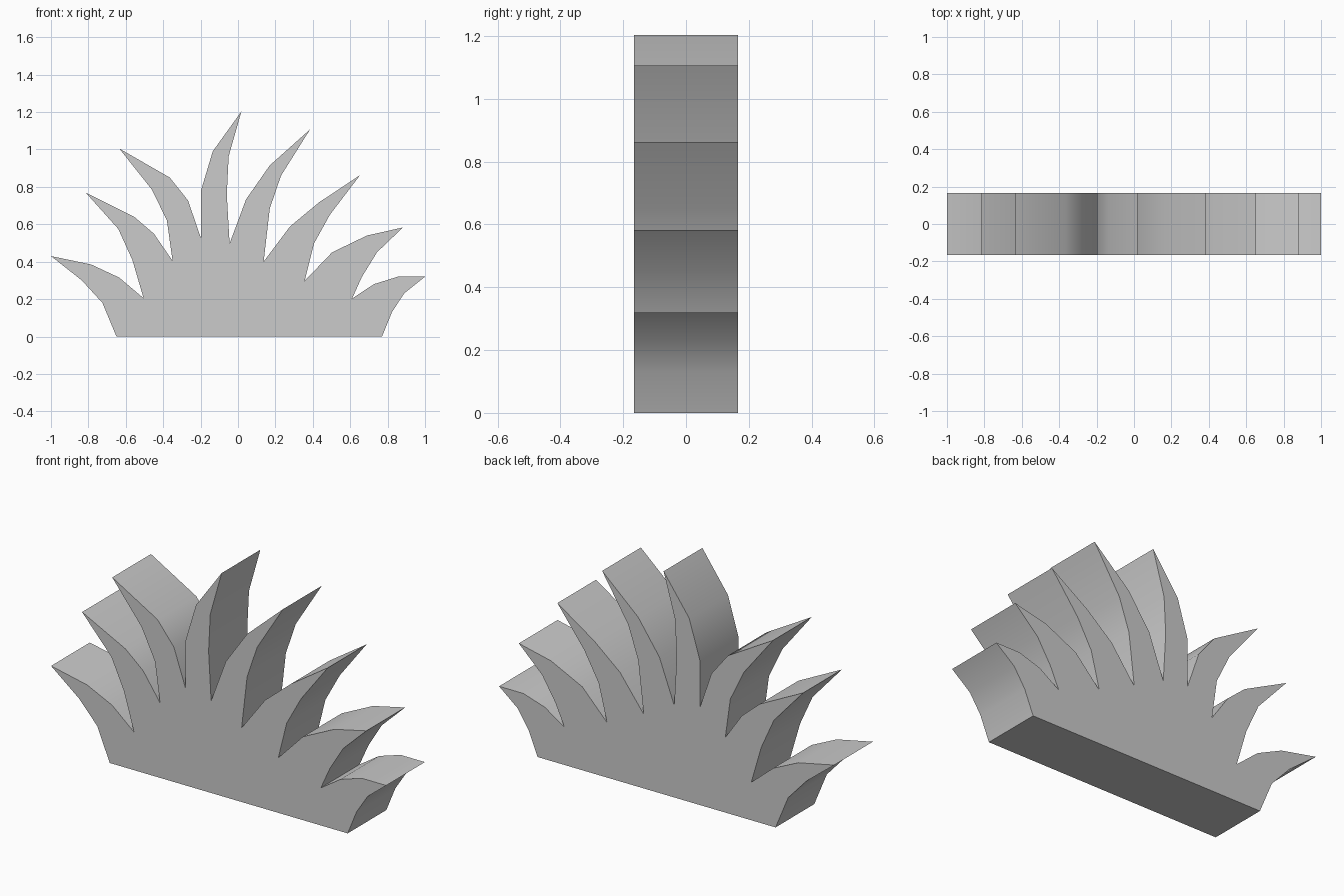
import bpy, bmesh, math

DEPTH = 0.33

# Base corners and the valleys between blades, left to right (x, z)
ROOTS = [(-0.65, 0), (-0.505, 0.205), (-0.35, 0.405), (-0.198, 0.525),
         (-0.045, 0.497), (0.137, 0.40), (0.356, 0.297), (0.61, 0.203), (0.77, 0)]

# Each blade: two left-edge points, tip, two right-edge points
BLADES = [
    [(-0.725, 0.18), (-0.835, 0.30), (-1.0, 0.43), (-0.785, 0.385), (-0.635, 0.315)],
    [(-0.565, 0.41), (-0.64, 0.575), (-0.815, 0.77), (-0.555, 0.64), (-0.45, 0.55)],
    [(-0.38, 0.62), (-0.46, 0.785), (-0.635, 1.005), (-0.365, 0.85), (-0.267, 0.727)],
    [(-0.198, 0.78), (-0.135, 0.99), (0.018, 1.203), (-0.05, 0.963), (-0.06, 0.76)],
    [(0.043, 0.733), (0.17, 0.915), (0.385, 1.107), (0.23, 0.86), (0.17, 0.685)],
    [(0.278, 0.588), (0.433, 0.717), (0.652, 0.862), (0.492, 0.652), (0.406, 0.497)],
    [(0.503, 0.45), (0.69, 0.54), (0.882, 0.583), (0.743, 0.45), (0.663, 0.32)],
    [(0.727, 0.28), (0.855, 0.32), (1.0, 0.32), (0.888, 0.23), (0.823, 0.13)],
]

# Join roots and blades into one outline
outline = []
for root, blade in zip(ROOTS, BLADES):
    outline += [root] + blade
outline.append(ROOTS[-1])

# Extrude the outline through the depth
bm = bmesh.new()
face = bm.faces.new([bm.verts.new((x, -DEPTH / 2, z)) for x, z in outline])
result = bmesh.ops.extrude_face_region(bm, geom=[face], use_keep_orig=True)
back = [v for v in result["geom"] if isinstance(v, bmesh.types.BMVert)]
bmesh.ops.translate(bm, verts=back, vec=(0, DEPTH, 0))
bmesh.ops.recalc_face_normals(bm, faces=bm.faces[:])
mesh = bpy.data.meshes.new("grass_tuft")
bm.to_mesh(mesh)
bm.free()

tuft = bpy.data.objects.new("grass_tuft", mesh)
bpy.context.collection.objects.link(tuft)

# Smooth along the blade bends, sharp at tips, valleys and front/back
bpy.context.view_layer.objects.active = tuft
tuft.select_set(True)
bpy.ops.object.shade_smooth_by_angle(angle=math.radians(30))
